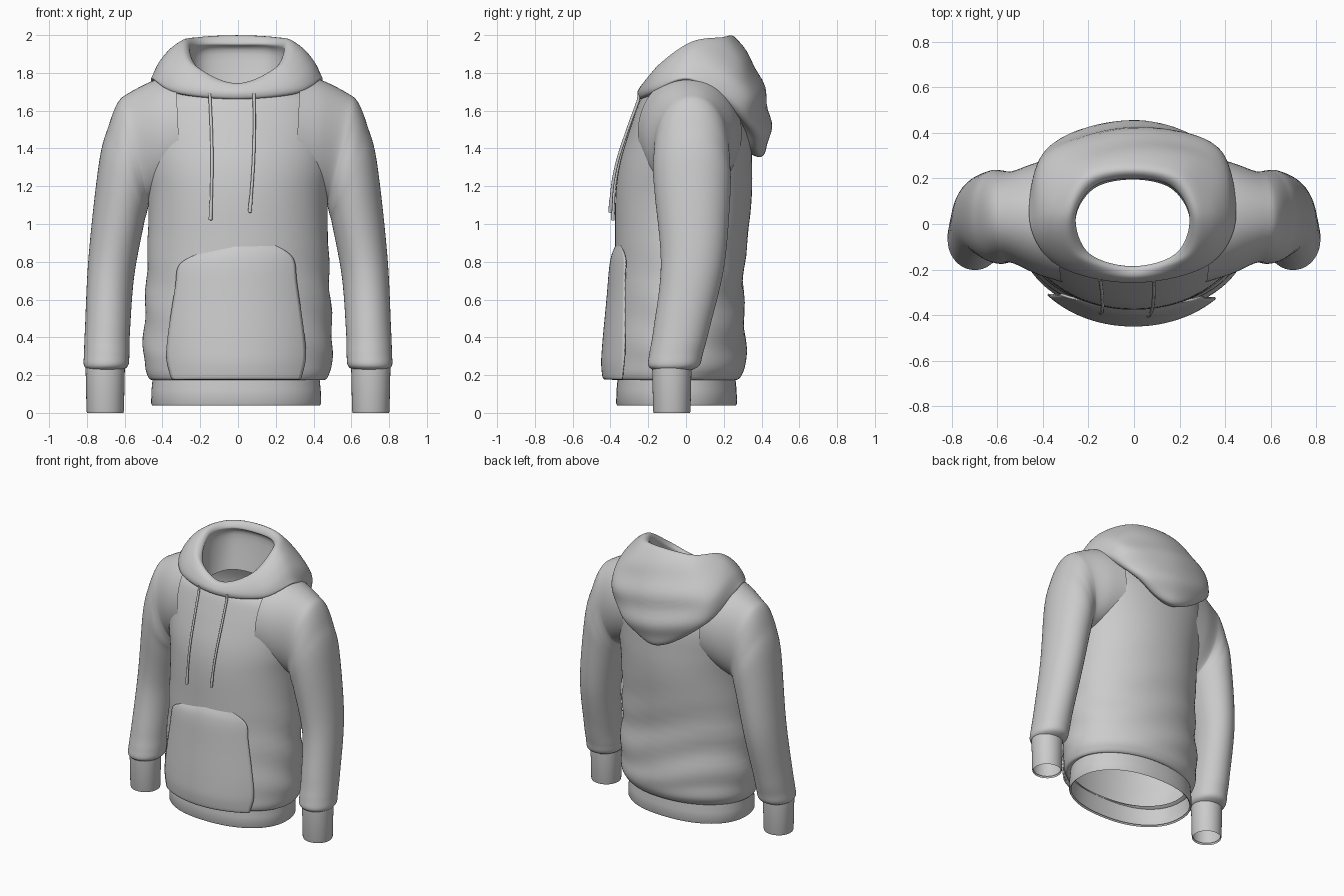
import bpy, bmesh
from math import sin, cos, pi

if "Cube" in bpy.data.objects:
    bpy.data.objects.remove(bpy.data.objects["Cube"])


def spline(pts, n, closed=False):
    """Catmull-Rom through tuples of any length, n steps per span."""
    m, out = len(pts), []
    for i in range(m if closed else m - 1):
        k = [(i + d) % m if closed else min(max(i + d, 0), m - 1) for d in (-1, 0, 1, 2)]
        a, b, c, d = (pts[j] for j in k)
        for s in range(n):
            t = s / n
            out.append(tuple(0.5 * (2*q + (r-p)*t + (2*p-5*q+4*r-w)*t*t + (3*q-p-3*r+w)*t**3)
                             for p, q, r, w in zip(a, b, c, d)))
    if not closed:
        out.append(tuple(pts[-1]))
    return out


def loft(name, rings, closed=True, angle=50):
    """Skin a stack of rings into one smooth-shaded object."""
    bm = bmesh.new()
    vs = [[bm.verts.new(p) for p in r] for r in rings]
    n = len(rings[0])
    for a, b in zip(vs, vs[1:]):
        for i in range(n if closed else n - 1):
            j = (i + 1) % n
            bm.faces.new((a[i], a[j], b[j], b[i]))
    bmesh.ops.recalc_face_normals(bm, faces=bm.faces)
    me = bpy.data.meshes.new(name)
    bm.to_mesh(me)
    bm.free()
    ob = bpy.data.objects.new(name, me)
    bpy.context.collection.objects.link(ob)
    bpy.ops.object.select_all(action='DESELECT')
    ob.select_set(True)
    bpy.context.view_layer.objects.active = ob
    bpy.ops.object.shade_smooth_by_angle(angle=angle * pi / 180)
    return ob


def angles(count):
    return [2 * pi * i / count for i in range(count)]


def power(v, e):
    return abs(v) ** e * (1 if v >= 0 else -1)


# Torso: height, half width, front y, back y
N = 2.05
body = spline([
    (.19, .43, -.36, .25), (.175, .46, -.39, .27), (.20, .48, -.405, .295),
    (.26, .495, -.405, .315), (.40, .50, -.395, .315), (.70, .485, -.375, .305),
    (1.10, .475, -.375, .345), (1.30, .50, -.355, .35), (1.48, .525, -.305, .34),
    (1.62, .50, -.258, .29), (1.70, .43, -.232, .25), (1.78, .32, -.2, .22)], 6)


def body_ring(row):
    z, hx, yf, yb = row
    yc, hy, ring = (yf + yb) / 2, (yb - yf) / 2, []
    low = max(0, min(1, (1.05 - z) * 3)) * min(1, max(0, (z - .2) * 8))
    drop = max(0, z - 1.6) ** 2 * 3          # neckline dips at the front
    for t in angles(96):
        c, s = cos(t), sin(t)
        fold = 1 + .018 * low * (.65 + .35 * s) * sin(24 * z + 2 * sin(2 * t) + 1.2 * c)
        ring.append((hx * power(c, 2 / N) * fold, yc + hy * power(s, 2 / N) * fold,
                     z - drop * max(0, -s)))
    return ring


def front_y(x, z):
    """Front surface of the torso at x, z."""
    hx, yf, yb = min(body[12:], key=lambda r: abs(r[0] - z))[1:]
    for a, b in zip(body[12:], body[13:]):
        if a[0] <= z <= b[0]:
            f = (z - a[0]) / (b[0] - a[0])
            hx, yf, yb = (a[k] + (b[k] - a[k]) * f for k in (1, 2, 3))
            break
    return (yf + yb) / 2 - (yb - yf) / 2 * max(0, 1 - abs(x / hx) ** N) ** (1 / N)


loft("torso", [body_ring(r) for r in body])

# Waistband
loft("waistband", [[(-.01 + (r + .13) * power(cos(t), .9), -.05 + r * power(sin(t), .9), z)
                    for t in angles(80)]
                   for r, z in ((.305, .05), (.315, .04), (.32, .05), (.318, .12), (.31, .2))],
     angle=80)

# Sleeves running out from the shoulder yoke: outer x,z, inner x,z, centre y, half depth
sleeve = spline([
    (.33, 1.79, .30, 1.17, .02, .275), (.45, 1.758, .40, 1.14, .025, .245),
    (.575, 1.695, .465, 1.11, .03, .205), (.635, 1.645, .475, 1.09, .03, .2),
    (.685, 1.52, .485, 1.05, .03, .205),
    (.735, 1.33, .50, .99, .035, .20), (.79, .84, .55, .72, .035, .168),
    (.81, .45, .572, .43, -.025, .148), (.815, .32, .575, .31, -.052, .142),
    (.815, .25, .582, .25, -.065, .135), (.785, .222, .62, .222, -.073, .09)], 7)


def arm_ring(side, row):
    xo, zo, xi, zi, yc, yw = row
    return [(side * ((xo + xi) / 2 + (xo - xi) / 2 * cos(t)), yc + yw * power(sin(t), .93),
             (zo + zi) / 2 + (zo - zi) / 2 * cos(t)) for t in angles(64)]


for label, side in (("right", 1), ("left", -1)):
    loft(label + "_sleeve", [arm_ring(side, r) for r in sleeve])
    loft(label + "_cuff", [arm_ring(side, (.703 + r, z, .703 - r, z, -.075, r))
                           for r, z in ((.09, .012), (.096, 0), (.099, .01), (.104, .24))],
         angle=80)

# Hood: front y,z / side x,y,z / back-side x,y,z / back y,z from lower edge over rim to throat
levels = [
    (-.225, 1.66, .42, .02, 1.75, .30, .27, 1.57, .34, 1.37),
    (-.25, 1.665, .452, .03, 1.765, .35, .30, 1.555, .395, 1.355),
    (-.258, 1.69, .445, .035, 1.79, .375, .325, 1.60, .435, 1.41),
    (-.25, 1.715, .41, .04, 1.86, .365, .325, 1.72, .445, 1.57),
    (-.23, 1.74, .35, .04, 1.93, .285, .285, 1.86, .385, 1.80),
    (-.205, 1.745, .285, .03, 1.965, .21, .205, 1.985, .255, 1.992),
    (-.188, 1.735, .25, .03, 1.935, .17, .165, 1.955, .20, 1.955),
    (-.185, 1.70, .26, .03, 1.86, .185, .19, 1.89, .235, 1.90),
    (-.19, 1.60, .25, .02, 1.62, .17, .155, 1.65, .195, 1.65)]
loops = []
for i, (fy, fz, sx, sy, sz, bx, by, bz, ky, kz) in enumerate(levels):
    wide, lift = (.70 + .024 * i, .28 + .034 * i) if i < 6 else (.77, .38)
    half = [(wide * sx, fy + .27 * (sy - fy), fz + lift * (sz - fz)), (sx, sy, sz), (bx, by, bz)]
    full = [(0, fy, fz)] + half + [(0, ky, kz)] + [(-x, y, z) for x, y, z in half[::-1]]
    loops.append([(x - .006, y, z) for x, y, z in spline(full, 14, True)])
skin = [list(r) for r in zip(*[spline(col, 6) for col in zip(*loops)])]
for r in skin:                               # soft sagging folds across the back
    for k, (x, y, z) in enumerate(r):
        m = max(0, min(1, (y - .22) * 6))
        r[k] = (x, y + .008 * m * sin(30 * z + 5 * x), z)
loft("hood", skin, angle=70)

# Front pouch pocket: height, half width, stand-off from the torso
rows = spline([(.195, .315, .005), (.18, .335, .025), (.21, .35, .037), (.34, .367, .042),
               (.68, .322, .035), (.82, .30, .02), (.89, .20, -.008)], 6)
grid = []
for z, w, off in rows:
    line = []
    for i in range(41):
        u = i / 20 - 1
        x = u * w - .01
        zz = z - .05 * (z / .9) ** 3 * max(0, -u)
        line.append((x, front_y(x, max(zz, .27)) - off * (1 - .35 * u * u), zz))
    grid.append(line)
pocket = loft("front_pocket", grid, closed=False)
thick = pocket.modifiers.new("thickness", 'SOLIDIFY')
thick.thickness = .008
thick.offset = 0

# Drawstrings: gently bowed, with thicker ends
for label, x0, x1, low in (("left", -.15, -.146, 1.02), ("right", .085, .062, 1.06)):
    cu = bpy.data.curves.new(label + "_drawstring", 'CURVE')
    cu.dimensions = '3D'
    cu.bevel_depth = .008
    cu.bevel_resolution = 3
    cu.use_fill_caps = True
    sp = cu.splines.new('POLY')
    sp.points.add(30)
    for k, p in enumerate(sp.points):
        t = k / 30
        x, z = x0 + (x1 - x0) * t + .01 * sin(pi * t), 1.69 + (low - 1.69) * t
        p.co = (x, front_y(x, min(z, 1.66)) - .008 - .02 * t, z, 1)
        p.radius = 1.25 if k > 26 else 1
    sp.use_smooth = True
    bpy.context.collection.objects.link(bpy.data.objects.new(label + "_drawstring", cu))
